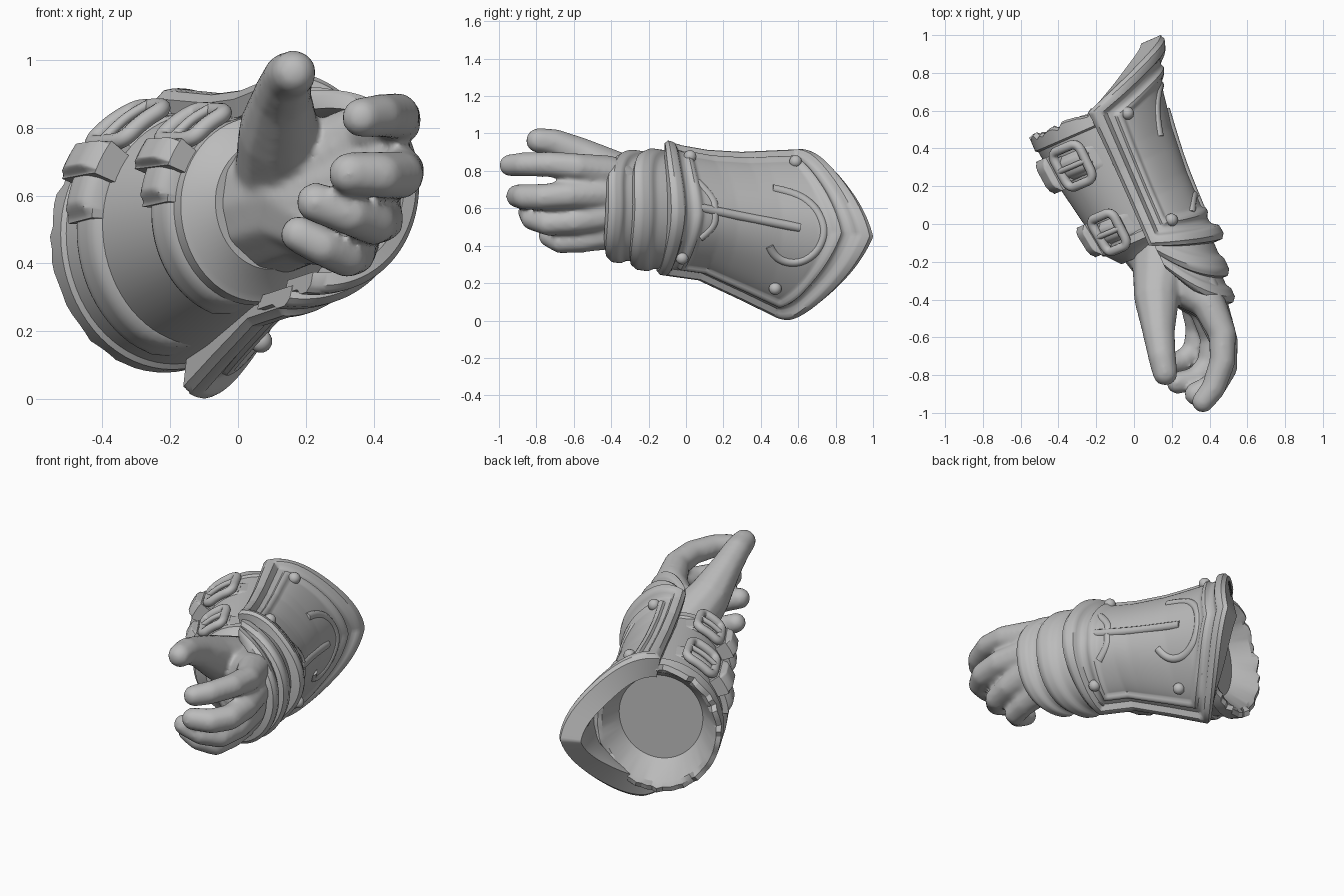
import bpy, bmesh, math, random
from mathutils import Matrix, Vector

random.seed(4)
cube = bpy.data.objects.get("Cube")
if cube:
    bpy.data.objects.remove(cube, do_unlink=True)

grey = bpy.data.materials.new("plain_grey")
grey.use_nodes = True
grey.diffuse_color = (0.5, 0.5, 0.5, 1)
grey.node_tree.nodes["Principled BSDF"].inputs["Base Color"].default_value = (0.5, 0.5, 0.5, 1)

# Forearm frame: origin at the wrist, +y towards the elbow, +x towards the plate
ARM = Matrix.Translation((0.2, -0.25, 0)) @ Matrix.Rotation(math.radians(23.5), 4, 'Z')


def table(pairs, y):
    """Piecewise linear lookup."""
    if y <= pairs[0][0]:
        return pairs[0][1]
    for (a, p), (b, q) in zip(pairs, pairs[1:]):
        if y <= b:
            return p + (q - p) * (y - a) / (b - a)
    return pairs[-1][1]


def smooth_step(e, lo, hi):
    t = min(1, max(0, (e - lo) / (hi - lo)))
    return t * t * (3 - 2 * t)


# Cross-section rules: centre x, side radius, top radius, bottom radius, flattened shoulders
def sleeve_radii(y):
    r = table([(0.15, 0.26), (0.35, 0.295), (0.65, 0.357), (0.95, 0.39)], y)
    return -0.05, 0.9 * r, 0.92 * r, r, 0


def plate_radii(y):
    side = table([(0.05, 0.33), (0.2, 0.315), (0.45, 0.315), (0.7, 0.335), (0.9, 0.37), (1.17, 0.46)], y)
    top = table([(0.1, 0.39), (0.25, 0.365), (0.4, 0.36), (0.6, 0.375), (0.95, 0.435)], y)
    low = table([(0.1, 0.335), (0.35, 0.335), (0.6, 0.41), (0.85, 0.49)], y)
    return 0, side, top, low, 0.055


def surf(radii, deg, y, off=0.0):
    """Point on a forearm cross-section at an angle, lifted by off."""
    cx, side, top, low, flat = radii(y)
    a = math.radians(deg)
    rz = top if math.sin(a) > 0 else low
    k = 1 - flat * math.sin(2 * a) ** 2
    return Vector((cx + (side * k + off) * math.cos(a), y, 0.6 - 0.13 * y + (rz * k + off) * math.sin(a)))


def finish(name, bm, matrix=ARM, angle=40):
    bmesh.ops.recalc_face_normals(bm, faces=bm.faces)
    mesh = bpy.data.meshes.new(name)
    bm.to_mesh(mesh)
    bm.free()
    mesh.materials.append(grey)
    ob = bpy.data.objects.new(name, mesh)
    bpy.context.collection.objects.link(ob)
    ob.matrix_world = matrix
    bpy.ops.object.select_all(action='DESELECT')
    ob.select_set(True)
    bpy.context.view_layer.objects.active = ob
    bpy.ops.object.shade_smooth_by_angle(angle=math.radians(angle))
    return ob


def shell(name, a0, a1, front, back, radii, depth, lift, na=40, nv=8):
    """Curved solid sheet wrapped round the forearm."""
    bm = bmesh.new()
    outer, inner = [], []
    for i in range(na + 1):
        u = i / na
        a = a0 + (a1 - a0) * u
        y0, y1 = front(a), back(a)
        steps = [(j / nv, y0 + (y1 - y0) * j / nv) for j in range(nv + 1)]
        outer.append([bm.verts.new(surf(radii, a, y, lift(u, v))) for v, y in steps])
        inner.append([bm.verts.new(surf(radii, a, y, -depth(v))) for v, y in steps])
    for g in (outer, inner):
        for i in range(na):
            for j in range(nv):
                bm.faces.new((g[i][j], g[i + 1][j], g[i + 1][j + 1], g[i][j + 1]))
    rim = [(i, 0) for i in range(na)] + [(na, j) for j in range(nv)]
    rim += [(i, nv) for i in range(na, 0, -1)] + [(0, j) for j in range(nv, 0, -1)]
    for (i, j), (k, l) in zip(rim, rim[1:] + rim[:1]):
        bm.faces.new((outer[i][j], outer[k][l], inner[k][l], inner[i][j]))
    return finish(name, bm)


def tube(name, points, radius, cyclic=False):
    cu = bpy.data.curves.new(name, 'CURVE')
    cu.dimensions = '3D'
    cu.bevel_depth = radius
    cu.bevel_resolution = 3
    cu.use_fill_caps = True
    sp = cu.splines.new('NURBS')
    sp.points.add(len(points) - 1)
    for p, co in zip(sp.points, points):
        p.co = (*co, 1)
    sp.order_u = 3
    sp.use_endpoint_u = not cyclic
    sp.use_cyclic_u = cyclic
    cu.materials.append(grey)
    ob = bpy.data.objects.new(name, cu)
    bpy.context.collection.objects.link(ob)
    ob.matrix_world = ARM


# Leather sleeve: torn at the elbow end, with a shallow hollow and a floor
profile = [(0.83, 0), (0.83, 0.26), (0.93, 0.345), (0.95, 0.37), (0.94, 0.4), (0.87, 0.4),
           (0.86, 0.385), (0.65, 0.357), (0.35, 0.295), (0.27, 0.278), (0.26, 0.29), (0.22, 0.285),
           (0.21, 0.265), (0.14, 0.2), (0.14, 0)]
bm = bmesh.new()
SIDES = 72
rings = []
for i in range(SIDES):
    a = 2 * math.pi * i / SIDES
    torn = random.uniform(-0.02, 0.012)
    tall = 0.92 if math.sin(a) > 0 else 1
    ring = []
    for y, r in profile:
        yy = y + (torn if y > 0.93 else 0)
        ring.append(bm.verts.new((-0.05 + 0.9 * r * math.cos(a), yy, 0.6 - 0.13 * y + tall * r * math.sin(a))))
    rings.append(ring)
for i in range(SIDES):
    p, q = rings[i], rings[(i + 1) % SIDES]
    for j in range(len(profile) - 1):
        bm.faces.new((p[j], q[j], q[j + 1], p[j + 1]))
bmesh.ops.remove_doubles(bm, verts=bm.verts, dist=0.0002)
finish("sleeve", bm, angle=25)

# Belts, each with a buckle frame, prong, keeper loop and hanging tail
for label, y, w in (("upper", 0.72, 0.075), ("lower", 0.32, 0.07)):
    def piece(part, a0, a1, half, high):
        shell(label + "_" + part, a0, a1, lambda a: y - half, lambda a: y + half, sleeve_radii, lambda v: 0.01,
              lambda u, v: high - 0.03 * (1 - smooth_step(min(u, 1 - u, v, 1 - v), 0, 0.2)))
    piece("belt", 90, 275, w, 0.025)
    piece("belt_tail", 136, 177, w * 0.95, 0.065)
    piece("belt_keeper", 142, 158, w * 1.3, 0.1)
    piece("buckle_strap", 108, 144, w * 0.8, 0.04)
    s = w * 1.4
    loop = [(111, -s), (111, 0), (111, s), (125, s), (139, s), (139, 0), (139, -s), (125, -s)]
    tube(label + "_buckle", [surf(sleeve_radii, a, y + d, 0.045) for a, d in loop], 0.025, True)
    tube(label + "_prong", [surf(sleeve_radii, a, y, 0.055) for a in (111, 119, 129, 139)], 0.015)


# Outer plate with a raised border, an inner bead and a thick flared elbow edge
def plate_front(a):
    return 0.05 + (0.12 if a > 0 else 0.07) * (abs(a) / 100) ** 2


def plate_back(a):
    t = abs(a) / 100
    return 0.88 + 0.29 * (1 - t ** 1.06) + (0.07 if a > 0 else -0.08) * t


def plate_lift(u, v):
    e = min(min(u, 1 - u) * 1.2, min(v, 1 - v) * 0.95)
    rim = 1 - smooth_step(e, 0.06, 0.09)
    bead = smooth_step(e, 0.12, 0.135) * (1 - smooth_step(e, 0.155, 0.175))
    chamfer = 1 - smooth_step(e, 0, 0.025)
    return -0.03 + 0.035 * rim + 0.016 * bead - 0.02 * chamfer


shell("arm_plate", -97, 101, plate_front, plate_back, plate_radii,
      lambda v: 0.07 + 0.06 * smooth_step(v, 0.75, 1), plate_lift, 110, 90)

# Rivets at the plate corners
for n, (a, y) in enumerate([(68, 0.25), (69, 0.86), (-55, 0.18), (-56, 0.72)]):
    bm = bmesh.new()
    bmesh.ops.create_uvsphere(bm, u_segments=20, v_segments=12, radius=0.034)
    finish("rivet_%d" % (n + 1), bm, ARM @ Matrix.Translation(surf(plate_radii, a, y, -0.022)), 60)

# Low relief ornament on the plate
reliefs = {
    "relief_bar": [(6, 0.22), (4, 0.4), (2, 0.6), (0, 0.8)],
    "relief_crossbar": [(34, 0.24), (18, 0.32), (4, 0.32), (-12, 0.32), (-26, 0.25)],
    "relief_hook": [(36, 0.68), (32, 0.8), (18, 0.9), (0, 0.94), (-16, 0.9), (-28, 0.8), (-28, 0.68), (-18, 0.64)],
}
for name, path in reliefs.items():
    tube(name, [surf(plate_radii, a, y, -0.042) for a, y in path], 0.025)

# Overlapping wrist lames with a thick front lip, swept back over the top of the wrist
for name, y0, length, side, tall, sweep in (("wrist_lame_front", -0.28, 0.19, 0.235, 0.29, 0.3),
                                            ("wrist_lame_back", -0.14, 0.24, 0.265, 0.312, 0.24)):
    def lame_front(a):
        return y0 + (sweep if a > 0 else 0.11) * (abs(a) / 95) ** 2.6
    shell(name, -102, 96, lame_front, lambda a: lame_front(a) + length, lambda y: (0, side, tall, tall, 0),
          lambda v: 0.04, lambda u, v: 0.018 * (1 - smooth_step(v, 0.35, 0.55)) - 0.02 * (1 - smooth_step(v, 0, 0.12)),
          60, 16)

# Hand: chains of balls (x, y, z, radius) fused into one smooth surface
wrist = [(0.06, 0.01, 0.565, 0.225), (0.2, -0.2, 0.6, 0.205)]
chains = {
    "thumb": [(0.15, -0.15, 0.65, 0.17), (0.12, -0.38, 0.785, 0.125), (0.13, -0.56, 0.89, 0.09),
              (0.148, -0.7, 0.95, 0.076), (0.165, -0.79, 0.962, 0.068)],
    "index": wrist + [(0.39, -0.41, 0.79, 0.095), (0.468, -0.58, 0.82, 0.076), (0.468, -0.73, 0.835, 0.07),
                      (0.42, -0.87, 0.835, 0.066), (0.365, -0.94, 0.83, 0.061)],
    "middle": wrist + [(0.4, -0.42, 0.68, 0.1), (0.477, -0.62, 0.67, 0.076), (0.477, -0.76, 0.66, 0.073),
                       (0.42, -0.86, 0.66, 0.07), (0.33, -0.9, 0.665, 0.065)],
    "ring": wrist + [(0.38, -0.42, 0.57, 0.1), (0.42, -0.6, 0.53, 0.072), (0.4, -0.74, 0.52, 0.068),
                     (0.33, -0.82, 0.545, 0.065), (0.23, -0.84, 0.58, 0.061)],
    "little": wrist + [(0.33, -0.39, 0.475, 0.095), (0.34, -0.55, 0.43, 0.068), (0.32, -0.67, 0.42, 0.063),
                       (0.25, -0.73, 0.45, 0.06), (0.18, -0.735, 0.485, 0.057)],
}
bm = bmesh.new()
for chain in chains.values():
    for p, q in zip(chain, chain[1:]):
        p, q = Vector(p), Vector(q)
        for k in range(9):
            b = p.lerp(q, k / 8)
            bmesh.ops.create_icosphere(bm, subdivisions=2, radius=b.w, matrix=Matrix.Translation(b.xyz))
hand = finish("hand", bm, Matrix.Identity(4), 180)
fuse = hand.modifiers.new("fuse", 'REMESH')
fuse.mode = 'VOXEL'
fuse.voxel_size = 0.013
fuse.use_smooth_shade = True
relax = hand.modifiers.new("relax", 'SMOOTH')
relax.factor = 0.5
relax.iterations = 8
